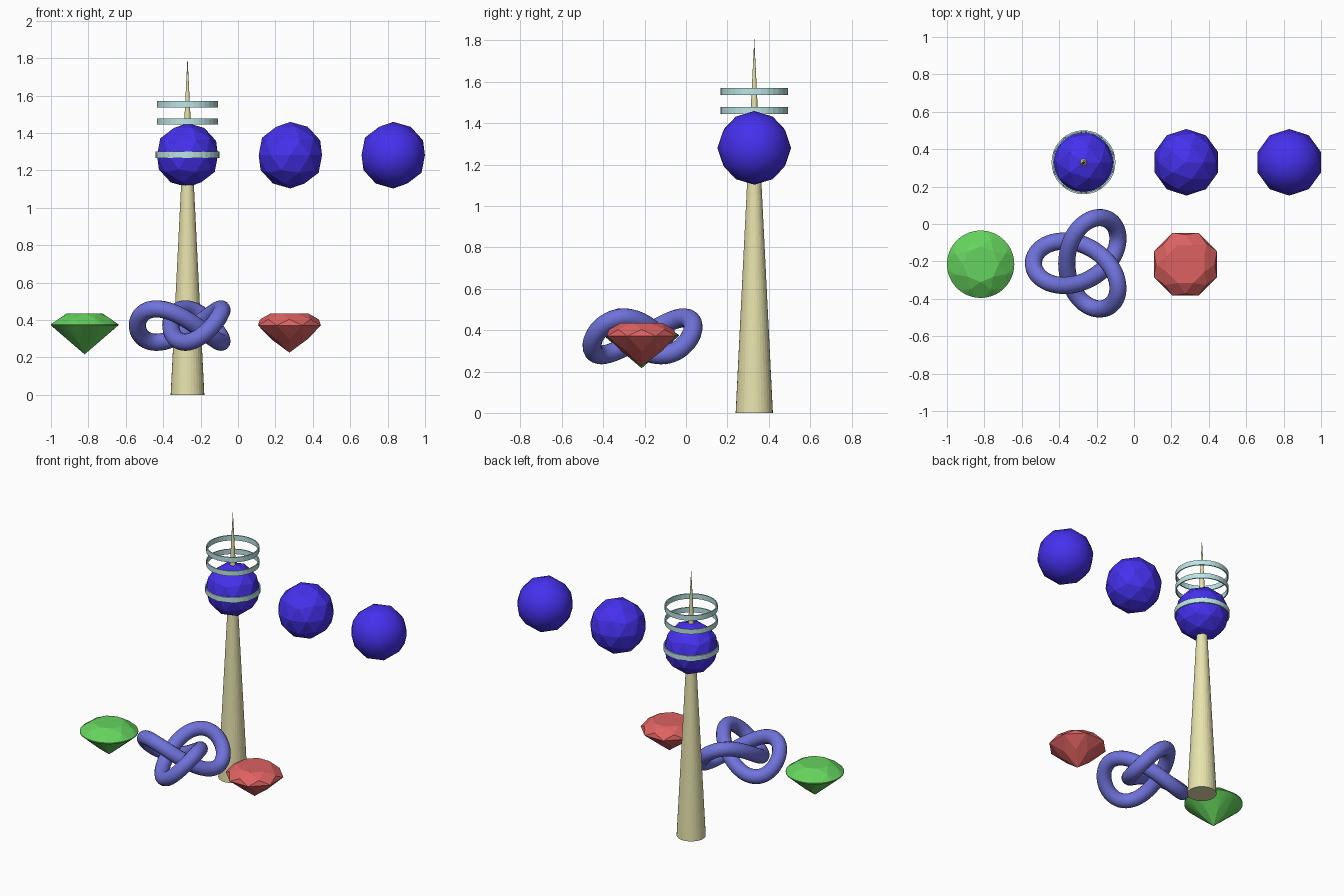
import bpy, bmesh
from math import pi, sin, cos

if "Cube" in bpy.data.objects:
    bpy.data.objects.remove(bpy.data.objects["Cube"])

def material(name, rgb):
    m = bpy.data.materials.new(name)
    m.diffuse_color = (*rgb, 1)
    m.use_nodes = True
    m.node_tree.nodes["Principled BSDF"].inputs["Base Color"].default_value = m.diffuse_color
    return m

SAND = material("sand", (0.80, 0.77, 0.42))
BLUE = material("blue", (0.06, 0.03, 0.85))
TEAL = material("pale_teal", (0.50, 0.78, 0.78))
INDIGO = material("indigo", (0.16, 0.17, 0.70))
GREEN = material("green", (0.13, 0.65, 0.11))
RED = material("red", (0.72, 0.12, 0.12))

def finish(name, bm, loc, mat, smooth=False):
    me = bpy.data.meshes.new(name)
    bmesh.ops.recalc_face_normals(bm, faces=bm.faces)
    for f in bm.faces:
        f.smooth = smooth
    bm.to_mesh(me)
    bm.free()
    me.materials.append(mat)
    ob = bpy.data.objects.new(name, me)
    ob.location = loc
    bpy.context.collection.objects.link(ob)
    return ob

def circle(n, r, z, phase=0.0):
    return [(r * cos(phase + 2 * pi * i / n), r * sin(phase + 2 * pi * i / n), z)
            for i in range(n)]

def ball(name, x, r, smooth):
    bm = bmesh.new()
    bmesh.ops.create_icosphere(bm, subdivisions=2, radius=r)
    finish(name, bm, (x, 0.33, 1.281), BLUE, smooth)

def band(name, z, r, h=0.034, t=0.007, n=32):
    bm = bmesh.new()
    section = [(r, -h / 2), (r, h / 2), (r - t, h / 2), (r - t, -h / 2)]
    loops = [[bm.verts.new(p) for p in circle(n, rr, zz)] for rr, zz in section]
    for k in range(4):
        a, b = loops[k], loops[(k + 1) % 4]
        for i in range(n):
            j = (i + 1) % n
            bm.faces.new((a[i], a[j], b[j], b[i]))
    finish(name, bm, (-0.27, 0.33, z), TEAL)

def cut_stone(name, points, loc, scale, mat):
    # Both cuts are convex, so the facets are the hull of their corner rings
    bm = bmesh.new()
    for p in points:
        bm.verts.new([c * scale for c in p])
    bmesh.ops.convex_hull(bm, input=bm.verts)
    bmesh.ops.dissolve_limit(bm, angle_limit=0.01, verts=bm.verts, edges=bm.edges)
    finish(name, bm, loc, mat)

# Tapered tower
bm = bmesh.new()
bmesh.ops.create_cone(bm, cap_ends=True, segments=32, radius1=0.09, radius2=0, depth=1.81)
finish("tower_spire", bm, (-0.27, 0.33, 0.905), SAND)

# Faceted balls and the smooth one
ball("tower_ball", -0.27, 0.171, False)
ball("faceted_ball", 0.28, 0.178, False)
ball("smooth_ball", 0.83, 0.178, True)

# Bands around the tower
band("lower_band", 1.283, 0.171)
band("middle_band", 1.461, 0.164)
band("upper_band", 1.554, 0.164)

# Three-lobed knot
N, S = 120, 0.0893
cu = bpy.data.curves.new("knot", 'CURVE')
cu.dimensions = '3D'
cu.bevel_depth = 0.046
cu.bevel_resolution = 6
sp = cu.splines.new('POLY')
sp.points.add(N - 1)
for i, p in enumerate(sp.points):
    t = 2 * pi * i / N
    p.co = (-S * (2 * cos(2 * t) + cos(t)), S * (sin(t) - 2 * sin(2 * t)), S * sin(3 * t), 1)
sp.use_cyclic_u = True
sp.use_smooth = True
cu.materials.append(INDIGO)
knot = bpy.data.objects.new("knot", cu)
knot.location = (-0.27, -0.21, 0.37)
bpy.context.collection.objects.link(knot)

# Eight-sided red gem
half = pi / 8
gem = ([(0, 0, -0.8)] + circle(8, 0.5 / cos(half), -0.4) + circle(8, 1, 0, half)
       + circle(8, 0.8 / cos(half), 0.175) + circle(8, 0.6, 0.35, half))
cut_stone("red_gem", gem, (0.275, -0.215, 0.371), 0.182, RED)

# Round brilliant green gem
brilliant = ([(0, 0, -0.448)] + circle(8, 0.2, -0.289, half)
             + circle(64, 0.5, -0.017) + circle(64, 0.5, 0)
             + circle(8, 0.40, 0.0899, half) + circle(8, 0.265, 0.162))
cut_stone("green_gem", brilliant, (-0.82, -0.215, 0.377), 0.36, GREEN)
